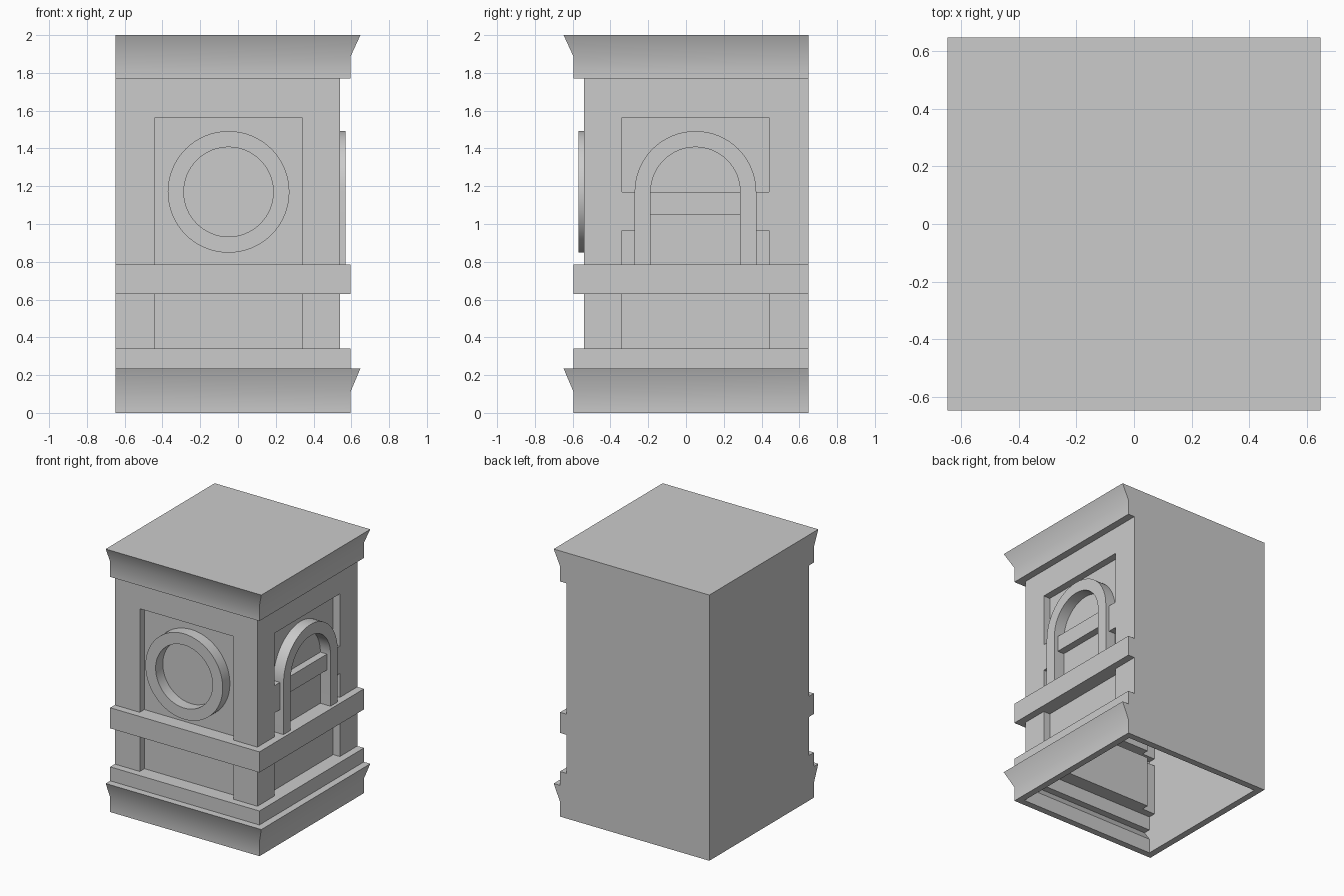
import bpy, bmesh, math

cube = bpy.data.objects.get("Cube")
if cube:
    bpy.data.objects.remove(cube, do_unlink=True)

HALF, WALL = 0.648, 0.05      # half width, shell thickness
FACE, PANEL, TRIM = 0.54, 0.485, 0.57   # wall, recess and moulding planes
MID, ARC_Z, R_OUT, R_IN = 0.05, 1.17, 0.322, 0.237

stone = bpy.data.materials.new("plain grey stone")
stone.use_nodes = True
stone.diffuse_color = (0.6, 0.6, 0.6, 1)
stone.node_tree.nodes["Principled BSDF"].inputs["Base Color"].default_value = (0.6, 0.6, 0.6, 1)


def finish(name, bm):
    bmesh.ops.recalc_face_normals(bm, faces=bm.faces)
    mesh = bpy.data.meshes.new(name)
    bm.to_mesh(mesh)
    bm.free()
    obj = bpy.data.objects.new(name, mesh)
    bpy.context.collection.objects.link(obj)
    mesh.materials.append(stone)
    return obj


def prism(name, points, shift):
    """Extrude a 3D outline by a vector."""
    bm = bmesh.new()
    face = bm.faces.new([bm.verts.new(p) for p in points])
    ext = bmesh.ops.extrude_face_region(bm, geom=[face])
    bmesh.ops.translate(bm, vec=shift, verts=[v for v in ext["geom"] if isinstance(v, bmesh.types.BMVert)])
    return finish(name, bm)


def box(name, x, y, z):
    return prism(name, [(x[0], y[0], z[0]), (x[1], y[0], z[0]), (x[1], y[1], z[0]), (x[0], y[1], z[0])],
                 (0, 0, z[1] - z[0]))


def boolean(obj, tool, operation):
    """Apply a boolean and discard its tool."""
    mod = obj.modifiers.new("cut", "BOOLEAN")
    mod.object, mod.operation, mod.solver = tool, operation, "EXACT"
    graph = bpy.context.evaluated_depsgraph_get()
    mesh = bpy.data.meshes.new_from_object(obj.evaluated_get(graph))
    obj.modifiers.clear()
    obj.data = mesh
    bpy.data.objects.remove(tool, do_unlink=True)


def body(name, t):
    """Moulded corner block shrunk inward by t, with two faces of recessed panels."""
    a, b, w = 0.595 - t, HALF - t, FACE - t
    foot = -t
    side = [(a, foot), (a, 0.11), (b, 0.235 - t), (a, 0.235 - t), (a, 0.34 - t), (w, 0.34 - t),
            (w, 0.63 + t), (a, 0.63 + t), (a, 0.785 - t), (w, 0.785 - t), (w, 1.77 + t),
            (a, 1.77 + t), (a, 1.885), (b, 2 - t)]
    outline = side + [(t - HALF, 2 - t), (t - HALF, foot)]
    block = prism(name, [(s, -1, z) for s, z in outline], (0, 2, 0))
    boolean(block, prism("front_profile", [(-1, -s, z) for s, z in outline], (2, 0, 0)), "INTERSECT")
    # Panels above and below the middle ledge, on the front and the right
    lo, hi, deep = -0.44 - t, 0.34 + t, PANEL - t
    for z in ((0.34 - t, 0.63 + t), (0.785 - t, 1.565 + t)):
        boolean(block, box("front_cut", (lo, hi), (-0.8, -deep), z), "DIFFERENCE")
        boolean(block, box("side_cut", (deep, 0.8), (-hi, -lo), z), "DIFFERENCE")
    return block


def arc(radius, start, end, steps):
    return [(radius * math.cos(start + (end - start) * i / steps),
             radius * math.sin(start + (end - start) * i / steps)) for i in range(steps + 1)]


def moulding(name, outer, inner, place, shift):
    """Rectangular-section band between two matching paths."""
    bm = bmesh.new()
    rows = [[bm.verts.new(place(u, v)) for u, v in path] for path in (outer, inner)]
    for i in range(len(outer) - 1):
        bm.faces.new((rows[0][i], rows[0][i + 1], rows[1][i + 1], rows[1][i]))
    bmesh.ops.remove_doubles(bm, verts=bm.verts, dist=1e-5)
    ext = bmesh.ops.extrude_face_region(bm, geom=bm.faces[:])
    bmesh.ops.translate(bm, vec=shift, verts=[v for v in ext["geom"] if isinstance(v, bmesh.types.BMVert)])
    return finish(name, bm)


# Hollow shell, open underneath
shell = body("corner_block_shell", 0)
boolean(shell, body("hollow", WALL), "DIFFERENCE")

# Round moulding on the front
ring = moulding("front_ring", arc(R_OUT, 0, math.tau, 64), arc(R_IN, 0, math.tau, 64),
                lambda u, v: (u - MID, -PANEL, v + ARC_Z), (0, PANEL - TRIM, 0))


# Arch on the right side, with legs down to the ledge
def arch_path(r):
    drop = 0.785 - ARC_Z
    return [(r, drop)] + arc(r, 0, math.pi, 32) + [(-r, drop)]


arch = moulding("side_arch", arch_path(R_OUT), arch_path(R_IN),
                lambda u, v: (PANEL, u + MID, v + ARC_Z), (TRIM - PANEL, 0, 0))

# Bar within the arch and the blocks either side of it
box("arch_crossbar", (PANEL, FACE), (MID - R_IN, MID + R_IN), (1.05, ARC_Z))
for label, y in (("front", (-0.34, MID - R_OUT)), ("back", (MID + R_OUT, 0.44))):
    box(label + "_impost_block", (PANEL, FACE), y, (0.965, ARC_Z))

# Soft shading on curves and flares
bpy.ops.object.select_all(action="DESELECT")
for obj in (shell, ring, arch):
    obj.select_set(True)
bpy.context.view_layer.objects.active = shell
bpy.ops.object.shade_smooth_by_angle(angle=math.radians(30))
